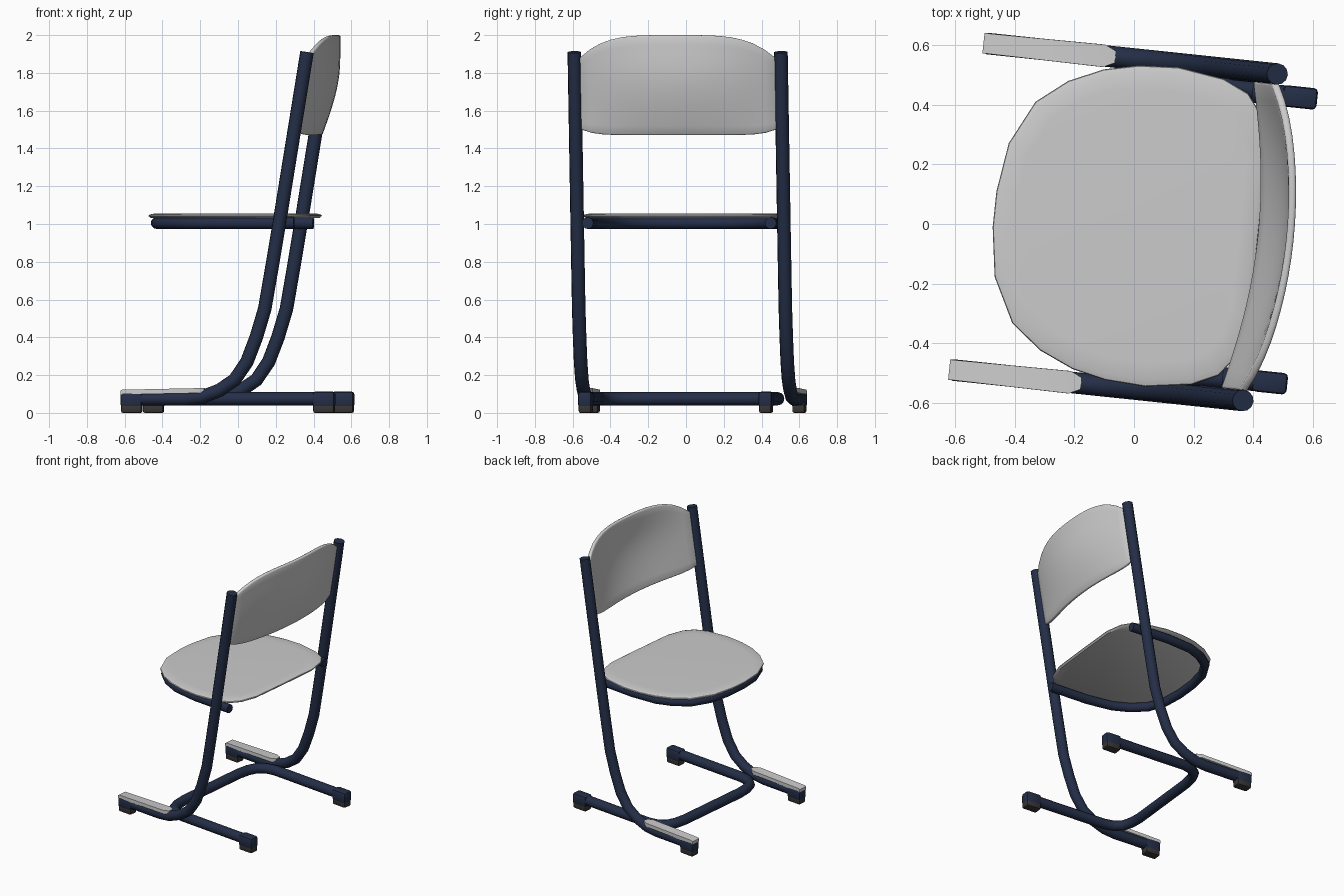
import bpy, bmesh, math

cube = bpy.data.objects.get("Cube")
if cube:
    bpy.data.objects.remove(cube)

TURN = math.radians(-6)  # the whole chair stands slightly turned


def material(name, rgb, rough=0.5):
    m = bpy.data.materials.new(name)
    m.use_nodes = True
    m.diffuse_color = (*rgb, 1)
    bsdf = m.node_tree.nodes["Principled BSDF"]
    bsdf.inputs["Base Color"].default_value = (*rgb, 1)
    bsdf.inputs["Roughness"].default_value = rough
    return m


navy = material("navy steel", (0.017, 0.027, 0.062))
grey = material("light grey", (0.6, 0.6, 0.6))
rubber = material("dark rubber", (0.04, 0.036, 0.034))


def finish(ob, mat, angle=40):
    ob.data.materials.append(mat)
    ob.rotation_euler.z = TURN
    bpy.ops.object.select_all(action='DESELECT')
    ob.select_set(True)
    bpy.context.view_layer.objects.active = ob
    if ob.type == 'CURVE':
        bpy.ops.object.convert(target='MESH')
        ob = bpy.context.view_layer.objects.active
    bpy.ops.object.shade_smooth_by_angle(angle=math.radians(angle))
    return ob


def add(name, data):
    ob = bpy.data.objects.new(name, data)
    bpy.context.collection.objects.link(ob)
    return ob


def from_bmesh(name, bm, mat, angle=40):
    bmesh.ops.recalc_face_normals(bm, faces=bm.faces)
    mesh = bpy.data.meshes.new(name)
    bm.to_mesh(mesh)
    bm.free()
    return finish(add(name, mesh), mat, angle)


def tube(name, points, radius, mat):
    cu = bpy.data.curves.new(name, 'CURVE')
    cu.dimensions = '3D'
    cu.bevel_depth = radius
    cu.bevel_resolution = 4
    cu.use_fill_caps = True
    sp = cu.splines.new('POLY')
    sp.points.add(len(points) - 1)
    for p, co in zip(sp.points, points):
        p.co = (*co, 1)
    return finish(add(name, cu), mat)


def loft(name, outline, rings, mat, cy=0, slope=0):
    """Stack scaled copies of a flat outline; rings are (scale, height)."""
    bm = bmesh.new()
    loops = [[bm.verts.new((x * s, cy + y * s, z + slope * x)) for x, y in outline]
             for s, z in rings]
    n = len(outline)
    for a, b in zip(loops, loops[1:]):
        for i in range(n):
            j = (i + 1) % n
            bm.faces.new((a[i], a[j], b[j], b[i]))
    bm.faces.new(loops[0])
    bm.faces.new(loops[-1])
    return from_bmesh(name, bm, mat)


def box(name, lo, hi, mat, bevel):
    bm = bmesh.new()
    bmesh.ops.create_cube(bm, size=1)
    for v in bm.verts:
        v.co = [a + (b - a) * (c + 0.5) for a, b, c in zip(lo, hi, v.co)]
    bmesh.ops.bevel(bm, geom=bm.edges[:], offset=bevel, segments=2,
                    profile=0.5, affect='EDGES')
    return from_bmesh(name, bm, mat)


def mirrored(half):
    """Join a left half path to its mirror image."""
    return half + [(x, -y) for x, y in reversed(half) if y != 0]


# Uprights with front feet, foot pads and rubber shoes
upright = [(-0.55, 0.075), (-0.22, 0.075), (-0.13, 0.085), (-0.04, 0.12),
           (0.04, 0.175), (0.105, 0.27), (0.155, 0.4), (0.2, 0.55),
           (0.24, 0.78), (0.277, 1.0), (0.425, 1.91)]
pad = mirrored([(-0.565, 0.034), (-0.16, 0.038), (-0.122, 0.02)])
for side, s in (("left", 1), ("right", -1)):
    y = 0.55 * s
    tube(side + "_upright", [(x, y, z) for x, z in upright], 0.036, navy)
    loft(side + "_foot_pad", pad, [(1, 0.108), (1, 0.128), (0.985, 0.134)],
         grey, cy=y, slope=0.02)
    # Front and rear shoes
    for end, x0, x1, yc in (("front", -0.565, -0.45, 0.55), ("rear", 0.45, 0.567, 0.48)):
        yc *= s
        box(f"{side}_{end}_sleeve", (x0, yc - 0.036, 0.03),
            (x1, yc + 0.036, 0.112), navy, 0.014)
        box(f"{side}_{end}_shoe", (x0 + 0.003, yc - 0.033, 0),
            (x1 - 0.003, yc + 0.033, 0.05), rubber, 0.01)

# Rear feet joined by a cross bar
base = [(0.55, 0.48), (-0.08, 0.48), (-0.15, 0.465), (-0.2, 0.425),
        (-0.225, 0.36), (-0.235, 0.28)]
tube("base_frame", [(x, y, 0.075) for x, y in mirrored(base)], 0.035, navy)

# Seat support rail
rail = [(0.35, 0.487), (0.05, 0.49), (-0.14, 0.467), (-0.25, 0.42),
        (-0.345, 0.345), (-0.405, 0.22), (-0.425, 0.08)]
tube("seat_rail", [(x, y, 1.005) for x, y in mirrored(rail)], 0.031, navy)

# Seat panel
seat = [(0.418, 0.05), (0.416, 0.29), (0.385, 0.41), (0.335, 0.475),
        (0.248, 0.515), (0.094, 0.538), (-0.04, 0.53), (-0.154, 0.505),
        (-0.269, 0.454), (-0.371, 0.373), (-0.446, 0.225), (-0.47, 0.06)]
loft("seat", mirrored(seat),
     [(0.975, 1.032), (1, 1.042), (0.995, 1.048), (0.96, 1.054), (0.85, 1.056)], grey)

# Backrest panel, bowed between the uprights
bm = bmesh.new()
bmesh.ops.create_grid(bm, x_segments=18, y_segments=10, size=1)
for vert in bm.verts:
    u, t = vert.co.x, (vert.co.y + 1) / 2
    low = 1.472 + 0.03 * u ** 8
    high = 2.0 - 0.12 * u ** 4
    z = low + (high - low) * t
    middle = 0.425 + 0.1 * math.sin(min(1, (z - 1.47) / 0.4) * math.pi / 2)
    end = 0.277 + (z - 1.0) * 0.163
    vert.co = (middle + (end - middle) * u * u, 0.52 * u, z)
back = from_bmesh("backrest", bm, grey, 60)
solid = back.modifiers.new("thickness", 'SOLIDIFY')
solid.thickness = 0.025
solid.offset = 0
soft = back.modifiers.new("soft edge", 'BEVEL')
soft.width = 0.008
soft.segments = 2
soft.limit_method = 'ANGLE'
soft.angle_limit = math.radians(50)
